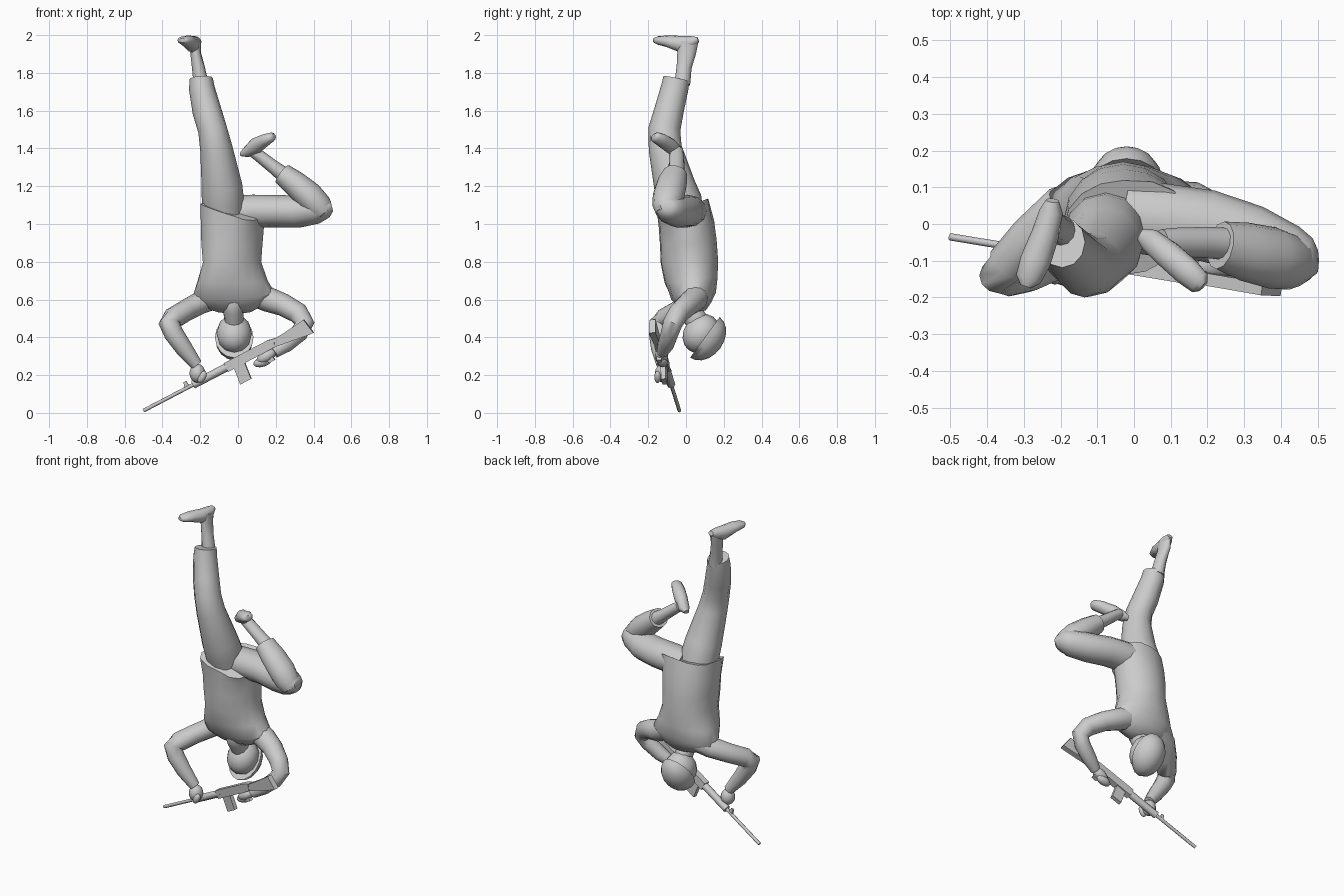
import bpy, bmesh, math
from mathutils import Vector, Matrix

grey = bpy.data.materials.new("plain_grey")
grey.diffuse_color = (0.6, 0.6, 0.6, 1)


def finish(name, bm, angle=50):
    bmesh.ops.recalc_face_normals(bm, faces=bm.faces)
    me = bpy.data.meshes.new(name)
    bm.to_mesh(me)
    bm.free()
    me.materials.append(grey)
    ob = bpy.data.objects.new(name, me)
    bpy.context.collection.objects.link(ob)
    bpy.ops.object.select_all(action='DESELECT')
    ob.select_set(True)
    bpy.context.view_layer.objects.active = ob
    bpy.ops.object.shade_smooth_by_angle(angle=math.radians(angle))
    return ob


def tube(name, rings, ref, sides=12, reshape=None):
    """Loft of ellipses (x, y, z, radius along ref, radius across)."""
    bm = bmesh.new()
    pts = [Vector(r[:3]) for r in rings]
    loops = []
    for i, r in enumerate(rings):
        a, b = pts[max(i - 1, 0)], pts[min(i + 1, len(pts) - 1)]
        t = (b - a).normalized()
        u = Vector(ref)
        u = (u - t * u.dot(t)).normalized()
        v = t.cross(u)
        loops.append([bm.verts.new(pts[i] + u * r[3] * math.cos(k * math.tau / sides)
                      + v * r[4] * math.sin(k * math.tau / sides)) for k in range(sides)])
    if reshape:
        reshape(loops)
    for p, q in zip(loops, loops[1:]):
        for k in range(sides):
            n = (k + 1) % sides
            bm.faces.new((p[k], p[n], q[n], q[k]))
    bm.faces.new(loops[0])
    bm.faces.new(loops[-1])
    return finish(name, bm)


def ball(name, loc, radii, rot=(0, 0, 0)):
    bm = bmesh.new()
    bmesh.ops.create_uvsphere(bm, u_segments=12, v_segments=8, radius=1)
    m = Matrix.Translation(loc) @ Matrix.Rotation(rot[1], 4, 'Y') @ Matrix.Rotation(rot[0], 4, 'X')
    bm.transform(m @ Matrix.Diagonal((*radii, 1)))
    return finish(name, bm)


# Torso, shoulders at the bottom, twisted slightly, slanted hem with flared corners
def shape_torso(loops):
    for i, loop in enumerate(loops[:5]):
        for v in loop:
            cx, cy = (v.co.x + 0.03) / 0.16, (v.co.y - (-.01 if i == 0 else .015)) / 0.14
            front_left = max(0, -cx) * max(0, -cy) * 2
            front_right = max(0, cx) * max(0, -cy) * 2
            back_right = max(0, cx) * max(0, cy) * 2
            if i == 0:
                v.co.z = 1.11 + (cx + 1) / 2 * (-0.045 + 0.095 * cy)
                v.co.x += 0.03 * back_right - 0.035 * front_left
                v.co.y += 0.01 * back_right - 0.04 * front_left
            else:
                push = 0.022 * front_left - 0.01 * front_right
                v.co.x += push * (-1 if cx < 0 else 1)
                v.co.y -= push


tube("torso", [(-.03, -.01, 1.1, .16, .13), (-.025, .005, 1.0, .165, .145),
               (-.03, .015, .9, .16, .148), (-.03, .02, .8, .153, .15),
               (-.03, .03, .7, .185, .138), (-.025, .04, .62, .22, .12),
               (-.02, .05, .57, .175, .085), (-.02, .055, .535, .09, .05)],
     (1, 0, 0), 16, shape_torso)

# Neck, head and helmet
tube("neck", [(-.025, -.02, .64, .025, .02), (-.025, -.015, .60, .05, .05),
              (-.025, .02, .55, .055, .06), (-.02, .06, .48, .05, .06)], (1, 0, 0))
ball("head", (-.02, .08, .42), (.094, .11, .092), (math.radians(54), 0, 0))
bm = bmesh.new()
bmesh.ops.create_uvsphere(bm, u_segments=16, v_segments=10, radius=1)
bmesh.ops.bisect_plane(bm, geom=bm.verts[:] + bm.edges[:] + bm.faces[:], plane_co=(0, 0, 0),
                       plane_no=(0, 0, 1), clear_inner=True)
bmesh.ops.holes_fill(bm, edges=[e for e in bm.edges if e.is_boundary])
bm.transform(Matrix.Translation((-.02, .10, .40)) @ Matrix.Rotation(math.radians(-126), 4, 'X')
             @ Matrix.Diagonal((.102, .133, .10, 1)))
finish("helmet", bm)

# Raised straight leg
tube("straight_trouser", [(-.07, 0, 1.0, .10, .10), (-.08, -.03, 1.12, .112, .115),
                          (-.085, -.06, 1.2, .108, .11), (-.115, -.11, 1.4, .086, .088),
                          (-.135, -.115, 1.5, .077, .085), (-.165, -.09, 1.6, .077, .078),
                          (-.192, -.06, 1.72, .068, .073), (-.195, -.05, 1.77, .062, .07)], (1, 0, 0))
tube("straight_ankle", [(-.195, -.02, 1.74, .04, .042), (-.21, -.01, 1.83, .034, .04),
                        (-.225, .004, 1.91, .028, .05), (-.225, .01, 1.965, .028, .055)], (1, 0, 0))
tube("straight_foot", [(-.222, .064, 1.977, .014, .018), (-.225, .035, 1.965, .03, .032),
                       (-.242, -.03, 1.952, .044, .038), (-.268, -.10, 1.968, .031, .042),
                       (-.288, -.15, 1.972, .022, .035), (-.295, -.17, 1.972, .012, .015)], (0, 0, 1))

# Bent leg
tube("bent_thigh", [(-.02, .02, 1.06, .09, .095), (.08, .01, 1.068, .087, .1),
                    (.2, -.005, 1.068, .086, .098), (.32, -.04, 1.065, .085, .092),
                    (.42, -.085, 1.08, .078, .083), (.475, -.10, 1.09, .055, .062),
                    (.497, -.10, 1.095, .028, .035)], (0, 0, 1))
tube("bent_shin", [(.46, -.115, 1.05, .045, .05), (.43, -.105, 1.09, .075, .072),
                   (.375, -.092, 1.15, .084, .076), (.30, -.075, 1.215, .08, .068),
                   (.235, -.058, 1.265, .066, .058)], (0, 1, 0))
tube("bent_ankle", [(.27, -.055, 1.24, .045, .045), (.19, -.05, 1.3, .042, .036),
                    (.12, -.05, 1.355, .04, .033), (.075, -.05, 1.388, .036, .03)], (0, 1, 0))
tube("bent_foot", [(.018, -.03, 1.37, .012, .018), (.045, -.045, 1.38, .028, .034),
                   (.095, -.085, 1.415, .042, .038), (.145, -.13, 1.445, .033, .04),
                   (.178, -.16, 1.46, .025, .034), (.188, -.17, 1.463, .014, .018)], (-.5, 0, .85))

# Arms: shoulder, elbow, wrist
tube("left_arm", [(-.12, .06, .615, .07, .065), (-.2, .035, .583, .068, .06),
                  (-.28, -.035, .54, .061, .057), (-.345, -.11, .50, .057, .058),
                  (-.365, -.14, .475, .053, .056), (-.34, -.145, .42, .052, .052),
                  (-.285, -.14, .34, .045, .046), (-.22, -.125, .255, .032, .032)], (0, 1, 0))
tube("right_arm", [(.07, .05, .64, .07, .07), (.16, .045, .6, .07, .066),
                   (.24, .01, .572, .061, .06), (.32, -.04, .527, .055, .056),
                   (.353, -.07, .475, .052, .052), (.325, -.085, .425, .048, .048),
                   (.255, -.105, .365, .044, .044), (.19, -.125, .32, .03, .032)], (0, 1, 0))
ball("left_hand", (-.215, -.12, .21), (.042, .045, .05))
ball("left_thumb", (-.19, -.15, .19), (.02, .018, .035), (0, .5, 0))
ball("right_hand", (.15, -.13, .30), (.058, .036, .032), (0, -.55, 0))
ball("right_fingers", (.13, -.125, .27), (.05, .028, .026), (0, -.3, 0))

# Rifle frame: along the barrel, up, and across
muzzle = Vector((-.5, -.035, .012))
along = Vector((.88, -.145, .46)).normalized()
across = Vector((0, 1, 0))
across = (across - along * across.dot(along)).normalized()
up = along.cross(across)
if up.z < 0:
    up = -up


def plate(name, outline, width):
    """Outline in (distance along, height), extruded across the rifle."""
    bm = bmesh.new()
    sides = [[bm.verts.new(muzzle + along * s + up * h + across * w) for s, h in outline]
             for w in (-width / 2, width / 2)]
    n = len(outline)
    for k in range(n):
        j = (k + 1) % n
        bm.faces.new((sides[0][k], sides[0][j], sides[1][j], sides[1][k]))
    bm.faces.new(sides[0])
    bm.faces.new(sides[1])
    return finish(name, bm, 30)


def rod(name, s0, s1, r):
    a, b = muzzle + along * s0, muzzle + along * s1
    return tube(name, [(*a, r, r), (*b, r, r)], up, 8)


rod("barrel", 0, .4, .010)
rod("handguard", .30, .53, .022)
plate("front_sight", [(.25, 0), (.28, 0), (.275, .035), (.26, .035)], .012)
plate("receiver", [(.5, -.026), (.78, -.024), (.80, .018), (.76, .026), (.5, .026)], .04)
plate("magazine", [(.535, -.02), (.60, -.02), (.59, -.115), (.525, -.115)], .026)
plate("pistol_grip", [(.70, -.02), (.74, -.02), (.75, -.085), (.715, -.085)], .026)
plate("stock", [(.77, -.022), (.77, .015), (.86, .02), (.985, .034), (1.0, -.052), (.97, -.05)], .034)
